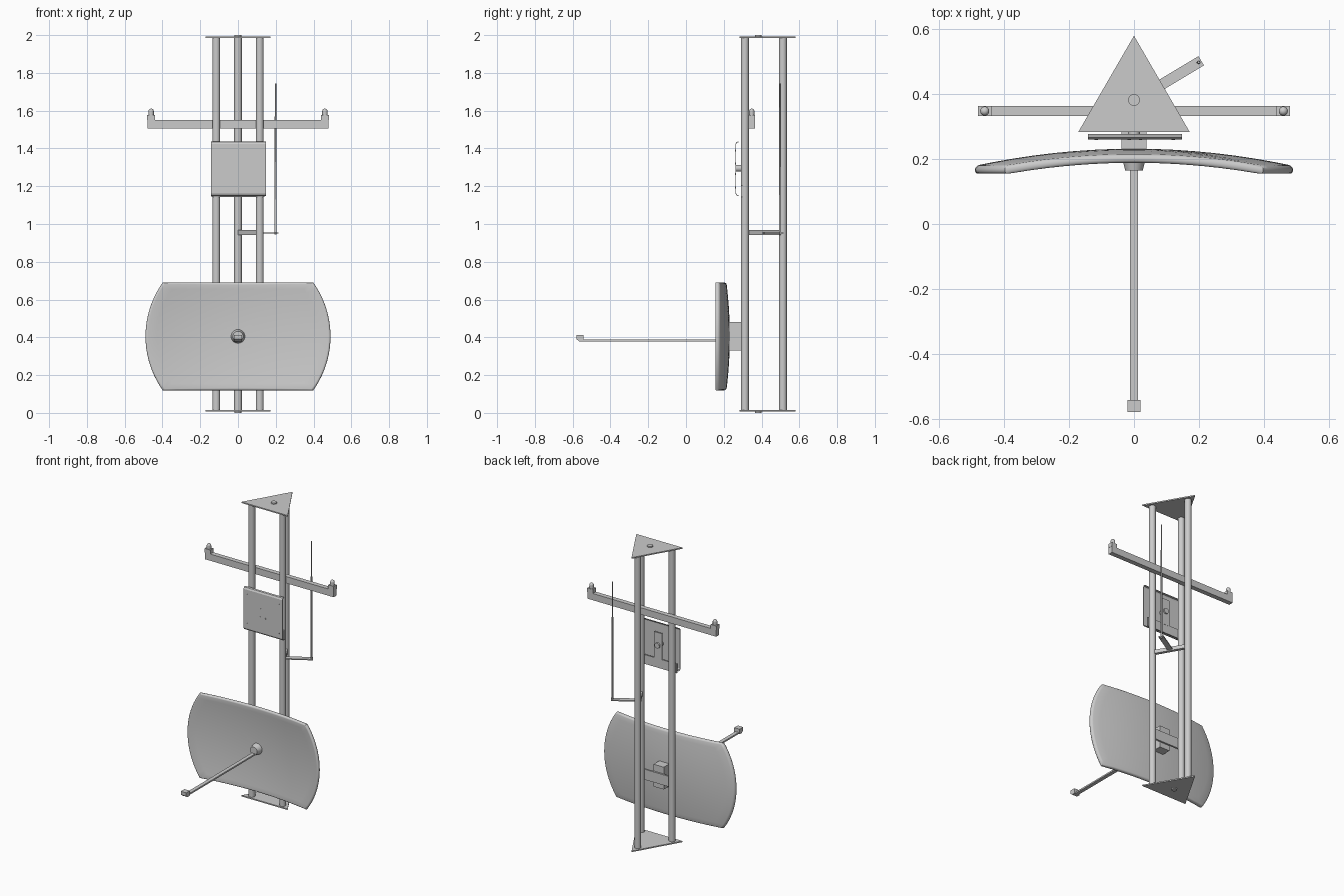
import bpy, bmesh, math
from mathutils import Vector

if "Cube" in bpy.data.objects:
    bpy.data.objects.remove(bpy.data.objects["Cube"])


def make(name, bm, smooth=False):
    bmesh.ops.recalc_face_normals(bm, faces=bm.faces)
    me = bpy.data.meshes.new(name)
    bm.to_mesh(me)
    bm.free()
    ob = bpy.data.objects.new(name, me)
    bpy.context.collection.objects.link(ob)
    if smooth:
        bpy.ops.object.select_all(action='DESELECT')
        ob.select_set(True)
        bpy.context.view_layer.objects.active = ob
        bpy.ops.object.shade_smooth_by_angle(angle=math.radians(40))
    return ob


def box(name, x0, x1, y0, y1, z0, z1):
    bm = bmesh.new()
    bmesh.ops.create_cube(bm, size=1)
    for v in bm.verts:
        v.co = ((x0 + x1) / 2 + v.co.x * (x1 - x0),
                (y0 + y1) / 2 + v.co.y * (y1 - y0),
                (z0 + z1) / 2 + v.co.z * (z1 - z0))
    return make(name, bm)


def rod(name, a, b, r1, r2=None, seg=24):
    a, b = Vector(a), Vector(b)
    bm = bmesh.new()
    bmesh.ops.create_cone(bm, cap_ends=True, segments=seg, radius1=r1,
                          radius2=r1 if r2 is None else r2, depth=(b - a).length)
    q = (b - a).to_track_quat('Z', 'Y')
    for v in bm.verts:
        v.co = q @ v.co + (a + b) / 2
    return make(name, bm, True)


def prism(name, pts, offset):
    bm = bmesh.new()
    f = bm.faces.new([bm.verts.new(p) for p in pts])
    r = bmesh.ops.extrude_face_region(bm, geom=[f])
    for v in r['geom']:
        if isinstance(v, bmesh.types.BMVert):
            v.co += Vector(offset)
    return make(name, bm)


def beam(name, a, b, w, z0, z1):
    a, b = Vector((*a, z0)), Vector((*b, z0))
    d = (b - a).normalized()
    n = Vector((-d.y, d.x, 0)) * w / 2
    return prism(name, [a - n, b - n, b + n, a + n], (0, 0, z1 - z0))


# Mast tubes and triangular end plates with centre discs
tubes = [(-0.115, 0.312), (0.115, 0.312), (0, 0.513)]
for i, (x, y) in enumerate(tubes):
    rod(f"mast_tube_{i}", (x, y, 0.012), (x, y, 1.99), 0.021)
for name, z, d0, d1 in (("bottom", 0.008, 0, 0.008), ("top", 1.984, 1.992, 2.0)):
    prism(name + "_plate", [(-0.172, 0.283, z), (0.172, 0.283, z), (0, 0.58, z)], (0, 0, 0.008))
    rod(name + "_disc", (0, 0.382, d0), (0, 0.382, d1), 0.018)

# Cross arm with end sensors
box("cross_arm", -0.48, 0.48, 0.332, 0.364, 1.505, 1.55)
for s in (-1, 1):
    box("arm_end_block", s * 0.46 - 0.021, s * 0.46 + 0.021, 0.332, 0.364, 1.55, 1.577)
    rod("sensor_post", (s * 0.46, 0.348, 1.577), (s * 0.46, 0.348, 1.598), 0.014)
    bm = bmesh.new()
    bmesh.ops.create_uvsphere(bm, u_segments=20, v_segments=12, radius=0.014)
    for v in bm.verts:
        v.co += Vector((s * 0.46, 0.348, 1.597))
    make("sensor_dome", bm, True)

# Sheet panel with curled top and bottom lips
outer = [(0.278, 1.148), (0.267, 1.151), (0.261, 1.162), (0.261, 1.423), (0.267, 1.434), (0.278, 1.437)]
inner = [(0.278, 1.152), (0.269, 1.155), (0.265, 1.163), (0.265, 1.422), (0.269, 1.430), (0.278, 1.433)]
prism("panel", [(-0.142, y, z) for y, z in outer + inner[::-1]], (0.29, 0, 0))
for x, z in [(-0.116, 1.39), (0.121, 1.39), (-0.116, 1.194), (0.121, 1.194),
             (-0.015, 1.32), (-0.015, 1.264), (0.02, 1.264)]:
    rod("panel_screw", (x, 0.263, z), (x, 0.259, z), 0.005, seg=12)
rod("panel_stub", (0, 0.263, 1.295), (0, 0.31, 1.295), 0.018)
box("panel_bracket", -0.03, 0.03, 0.291, 0.3, 1.2, 1.38)
box("panel_crossbar", -0.14, 0.14, 0.291, 0.299, 1.143, 1.205)

# Whip antenna on a side bracket
beam("whip_crossbar", tubes[1], tubes[2], 0.02, 0.942, 0.967)
beam("whip_arm", (0.057, 0.413), (0.207, 0.503), 0.033, 0.949, 0.956)
rod("whip_antenna", (0.199, 0.498, 0.944), (0.199, 0.498, 1.745), 0.006, 0.004, 12)

# Dish: circular paraboloid cut flat at top and bottom, rounded rim
R, H, ZC = 0.49, 0.286, 0.405
c = math.asin(H / R)
angles = []
for a0, a1, n in ((-c, c, 20), (c, math.pi - c, 20), (math.pi - c, math.pi + c, 20),
                  (math.pi + c, 2 * math.pi - c, 20)):
    angles += [a0 + (a1 - a0) * i / n for i in range(n)]
profile = [(f / 8, 0.205, 0) for f in range(1, 8)] + [(1, 0.205, 0.013)]
profile += [(1, 0.2185 - 0.0135 * math.cos(t), 0.013 * (1 - math.sin(t)))
            for t in [math.pi * k / 8 for k in range(1, 9)]]
profile += [(f / 8, 0.232, 0) for f in range(7, 0, -1)]
bm = bmesh.new()
rings = []
for f, y, inset in profile:
    ring = []
    for a in angles:
        full = min(R, H / max(abs(math.sin(a)), 1e-6))
        r = f * full - inset
        ring.append(bm.verts.new((r * math.cos(a), y - 0.22 * r * r, ZC + r * math.sin(a))))
    rings.append(ring)
n = len(angles)
for p, q in zip(rings, rings[1:]):
    for i in range(n):
        j = (i + 1) % n
        bm.faces.new((p[i], p[j], q[j], q[i]))
for ring, y in ((rings[0], 0.205), (rings[-1], 0.232)):
    m = bm.verts.new((0, y, ZC))
    for i in range(n):
        bm.faces.new((m, ring[i], ring[(i + 1) % n]))
make("dish", bm, True)

# Dish mount
box("dish_mount", -0.038, 0.038, 0.222, 0.291, 0.33, 0.48)
box("dish_crossbar", -0.115, 0.115, 0.291, 0.303, 0.365, 0.435)

# Feed hub, boom and tip
rod("feed_hub", (0, 0.21, ZC), (0, 0.165, ZC), 0.038, 0.027, 32)
box("feed_boom", -0.0125, 0.0125, -0.565, 0.2, 0.379, 0.389)
prism("feed_tip", [(-0.02, -0.58, 0.413), (-0.02, -0.58, 0.39), (-0.02, -0.565, 0.379),
                   (-0.02, -0.542, 0.379), (-0.02, -0.542, 0.413)], (0.04, 0, 0))
